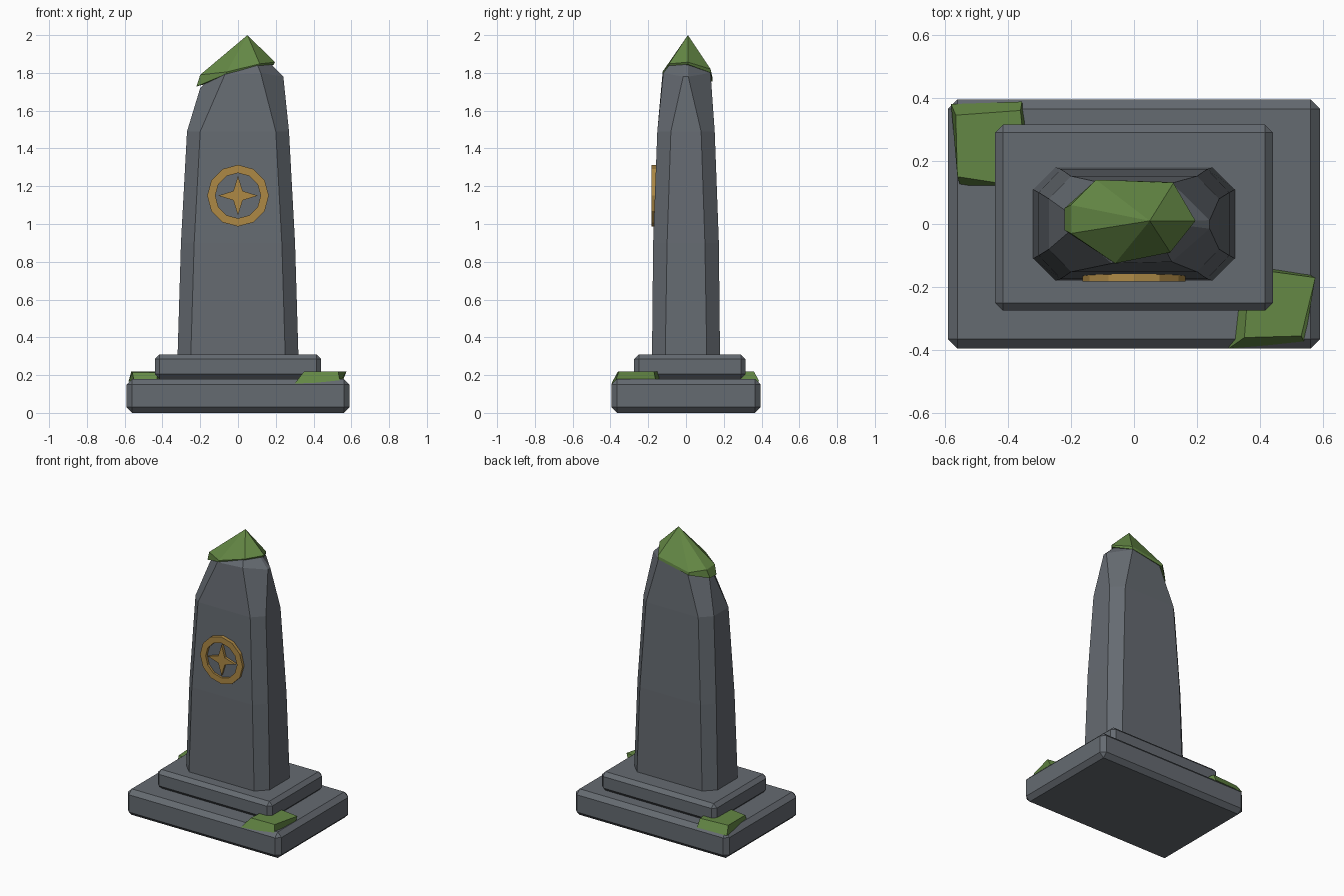
import bpy, bmesh
from math import sin, cos, pi
from mathutils import Vector

if "Cube" in bpy.data.objects:
    bpy.data.objects.remove(bpy.data.objects["Cube"])


def material(name, color):
    m = bpy.data.materials.new(name)
    m.diffuse_color = (*color, 1)
    m.use_nodes = True
    m.node_tree.nodes["Principled BSDF"].inputs["Base Color"].default_value = m.diffuse_color
    return m


STONE = material("slate", (0.13, 0.145, 0.165))
GOLD = material("gold", (0.42, 0.25, 0.06))
MOSS = material("moss", (0.13, 0.25, 0.06))


def build(name, verts, faces, mat):
    bm = bmesh.new()
    vs = [bm.verts.new(v) for v in verts]
    for f in faces:
        bm.faces.new([vs[i] for i in f])
    bmesh.ops.recalc_face_normals(bm, faces=bm.faces[:])
    me = bpy.data.meshes.new(name)
    bm.to_mesh(me)
    bm.free()
    me.materials.append(mat)
    ob = bpy.data.objects.new(name, me)
    bpy.context.collection.objects.link(ob)
    return ob


def loft(name, rings, mat, apex=None):
    """Skin equal-length rings, capped flat or closed to an apex."""
    n = len(rings[0])
    verts = [v for r in rings for v in r]
    faces = [tuple(range(n))]
    for k in range(len(rings) - 1):
        for i in range(n):
            j = (i + 1) % n
            faces.append((k * n + i, k * n + j, (k + 1) * n + j, (k + 1) * n + i))
    top = (len(rings) - 1) * n
    if apex:
        verts.append(apex)
        faces += [(top + i, top + (i + 1) % n, len(verts) - 1) for i in range(n)]
    else:
        faces.append(tuple(range(top, top + n)))
    return build(name, verts, faces, mat)


def slab(name, hx, y0, y1, z0, z1, bevel):
    rings = [[(-hx, y0, z), (hx, y0, z), (hx, y1, z), (-hx, y1, z)] for z in (z0, z1)]
    mod = loft(name, rings, STONE).modifiers.new("chamfer", "BEVEL")
    mod.width, mod.segments = bevel, 1


# Stepped plinth
slab("lower_plinth", 0.59, -0.395, 0.395, 0, 0.18, 0.03)
slab("upper_plinth", 0.44, -0.275, 0.315, 0.18, 0.31, 0.025)


# Tapered pillar with cut corners and an uneven broken tip
def octagon(z, hx, hy, cx, cy):
    return [(-cx, -hy, z), (cx, -hy, z), (hx, -cy, z), (hx, cy, z),
            (cx, hy, z), (-cx, hy, z), (-hx, cy, z), (-hx, -cy, z)]


shoulder = [(-0.07, -0.125, 1.79), (0.12, -0.12, 1.80), (0.24, -0.015, 1.78), (0.24, 0.012, 1.78),
            (0.12, 0.13, 1.80), (-0.10, 0.13, 1.77), (-0.20, 0.03, 1.72), (-0.20, -0.02, 1.72)]
loft("pillar", [octagon(0.30, 0.32, 0.18, 0.25, 0.11),
                octagon(0.90, 0.302, 0.174, 0.232, 0.1),
                octagon(1.49, 0.27, 0.152, 0.20, 0.08), shoulder], STONE, (0.05, 0.01, 1.97))

# Moss cap draped over the tip
rim = [(-0.06, -0.125, 1.805), (0.115, -0.09, 1.848), (0.195, 0.01, 1.857), (0.125, 0.13, 1.82),
       (-0.12, 0.14, 1.775), (-0.20, 0.06, 1.785), (-0.20, -0.03, 1.79)]
skirt = [(-0.06, -0.125, 1.795), (0.11, -0.085, 1.838), (0.19, 0.01, 1.845), (0.12, 0.133, 1.80),
         (-0.12, 0.14, 1.755), (-0.22, 0.05, 1.728), (-0.22, -0.02, 1.728)]
tip = Vector((0.05, 0.01, 2.0))
cap = loft("moss_cap", [skirt, rim], MOSS, tip)

# Moss patches on opposite plinth corners: (bottom outline, top outline)
loft("moss_patch_front", [
    [(0.30, -0.395, 0.155), (0.54, -0.375, 0.165), (0.555, -0.16, 0.17), (0.43, -0.14, 0.17), (0.33, -0.22, 0.17)],
    [(0.35, -0.36, 0.22), (0.53, -0.355, 0.22), (0.575, -0.17, 0.22), (0.43, -0.15, 0.22), (0.36, -0.23, 0.22)]], MOSS)
loft("moss_patch_back", [
    [(-0.55, 0.12, 0.17), (-0.43, 0.12, 0.17), (-0.345, 0.32, 0.17), (-0.355, 0.388, 0.165), (-0.58, 0.38, 0.165)],
    [(-0.56, 0.15, 0.215), (-0.43, 0.13, 0.215), (-0.355, 0.31, 0.22), (-0.36, 0.36, 0.22), (-0.565, 0.345, 0.22)]], MOSS)


# Emblem: ring and four-pointed star on the front face
def circle(radii, n, y):
    return [(radii[i % len(radii)] * sin(2 * pi * i / n), y,
             1.15 + radii[i % len(radii)] * cos(2 * pi * i / n)) for i in range(n)]


N, FRONT, BACK = 12, -0.183, -0.155
loops = [circle([0.163], N, BACK), circle([0.163], N, FRONT),
         circle([0.12], N, FRONT), circle([0.12], N, BACK)]
build("emblem_ring", sum(loops, []),
      [(k * N + i, k * N + (i + 1) % N, (k + 1) % 4 * N + (i + 1) % N, (k + 1) % 4 * N + i)
       for k in range(4) for i in range(N)], GOLD)
loft("emblem_star", [circle([0.105, 0.035], 8, BACK), circle([0.105, 0.035], 8, -0.181)], GOLD)
